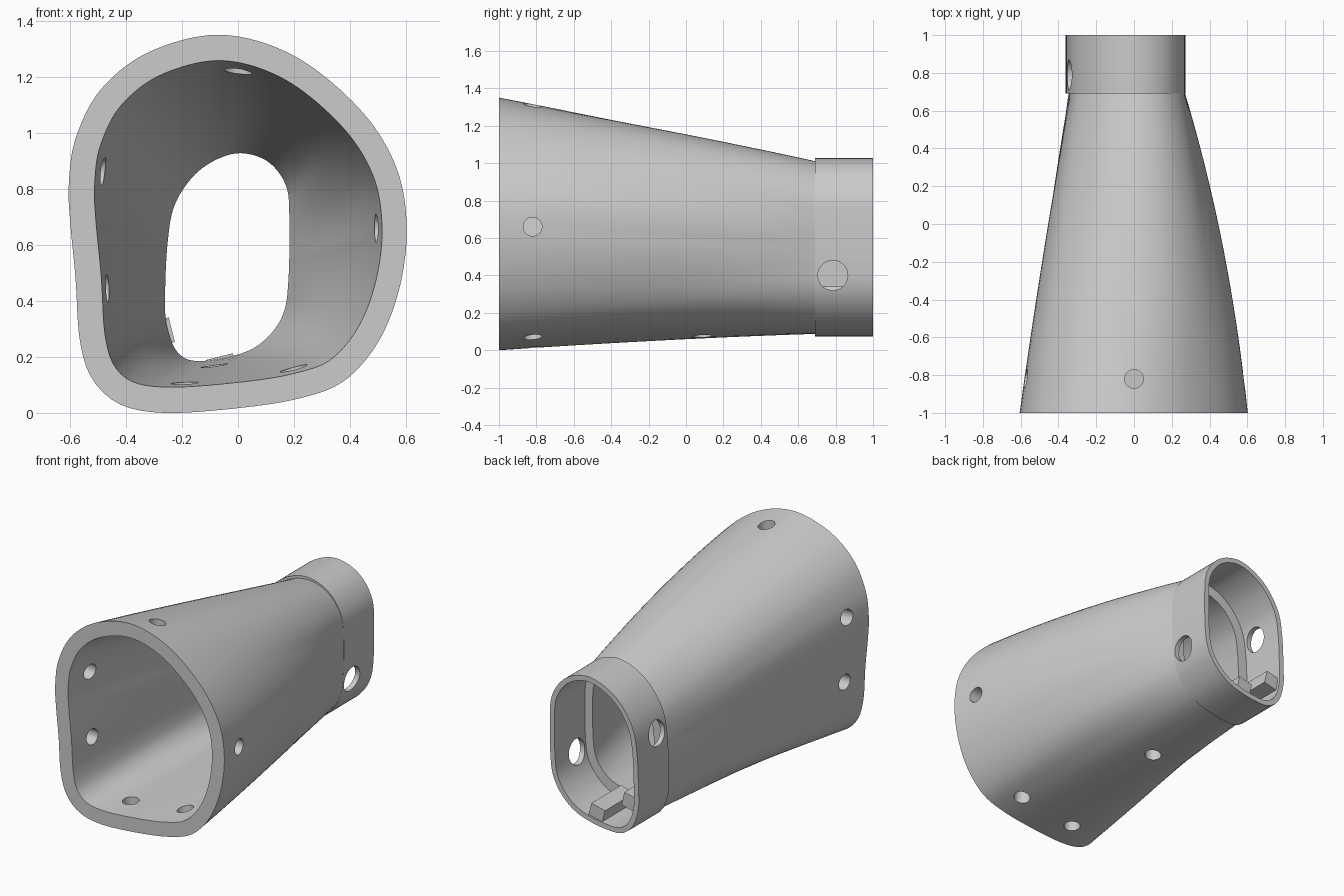
import bpy, bmesh, math
from mathutils import Vector

if "Cube" in bpy.data.objects:
    bpy.data.objects.remove(bpy.data.objects["Cube"], do_unlink=True)

SIDES = 128      # points around each section
STEPS = 14       # rings along the taper
STEP_Y = 0.69    # where the taper meets the collar

grey = bpy.data.materials.new("plain grey")
grey.use_nodes = True
grey.diffuse_color = (0.6, 0.6, 0.6, 1)
grey.node_tree.nodes["Principled BSDF"].inputs["Base Color"].default_value = (0.6, 0.6, 0.6, 1)


def section(points, centre):
    """Smooth closed outline, resampled at even angles around its centre."""
    pts = [Vector(p) - Vector(centre) for p in points]
    dense = []
    for i in range(len(pts)):
        a, b, c, d = (pts[(i + k) % len(pts)] for k in (-1, 0, 1, 2))
        for s in range(12):
            t = s / 12
            p = b + (c - a) * t / 2 + (a * 2 - b * 5 + c * 4 - d) * t * t / 2 \
                + (b * 3 - a - c * 3 + d) * t ** 3 / 2
            dense.append((math.atan2(p.y, p.x) % math.tau, p.length))
    dense.sort()
    dense = [(dense[-1][0] - math.tau, dense[-1][1])] + dense \
        + [(dense[0][0] + math.tau, dense[0][1])]
    ring, k = [], 0
    for i in range(SIDES):
        ang = math.tau * i / SIDES
        while dense[k + 1][0] <= ang:
            k += 1
        (a0, r0), (a1, r1) = dense[k], dense[k + 1]
        r = r0 + (r1 - r0) * (ang - a0) / (a1 - a0)
        ring.append(Vector(centre) + Vector((math.cos(ang), math.sin(ang))) * r)
    return ring


def offset(ring, amount, right=0, floor=0, corner=0):
    """Move an outline along its normals, with extra on the +x side, floor and low -x corner."""
    out = []
    for i, p in enumerate(ring):
        t = (ring[(i + 1) % SIDES] - ring[i - 1]).normalized()
        n = Vector((t.y, -t.x))
        low = max(0, -n.y)
        extra = right * max(0, n.x) + floor * low + 2 * corner * max(0, -n.x) * low
        out.append(p + n * (amount + extra))
    return out


def taper(front, back, t):
    """Section between two outlines, bulging at the sides and corners, dished below."""
    ring = []
    curve = t * (1 - t)
    for i, (a, b) in enumerate(zip(front, back)):
        ang = math.tau * i / SIDES
        c, s = math.cos(ang), math.sin(ang)
        shoulder = 0.62 * max(0, c) * max(0, s) + max(0, -c) * (0.2 * max(0, s) + 0.4 * max(0, -s))
        dish = 0.55 * max(0, -math.cos(2 * ang)) if s < 0 else 0
        fx = t - curve * (0.46 * max(0, c) + 0.1 * max(0, -c) + shoulder)
        fz = t - curve * (0.12 * max(0, s) + shoulder - dish)
        ring.append(Vector((a.x + (b.x - a.x) * fx, a.y + (b.y - a.y) * fz)))
    return ring


# Outlines of the wide mouth and the narrow opening
mouth = section([(-.06, 1.35), (-.315, 1.29), (-.49, 1.155), (-.58, .98), (-.604, .82),
                 (-.6, .69), (-.58, .48), (-.565, .26), (-.52, .12), (-.42, .03),
                 (-.26, 0), (0, .017), (.22, .052), (.38, .115), (.505, .26),
                 (.58, .46), (.602, .68), (.56, .89), (.43, 1.09), (.2, 1.275)], (0, .66))
opening = section([(.02, .927), (-.065, .91), (-.155, .85), (-.225, .745), (-.25, .62),
                   (-.26, .44), (-.255, .315), (-.215, .215), (-.14, .185), (.005, .21),
                   (.095, .26), (.16, .35), (.18, .475), (.183, .71), (.17, .815),
                   (.11, .895)], (-.045, .555))
mouth_inner = offset(mouth, -0.092, right=0.004)
neck = offset(opening, 0.083, right=0.004, floor=0.012, corner=0.02)
collar_out = offset(opening, 0.1, right=-0.012, floor=0.008, corner=0.022)
collar_in = offset(opening, 0.067, right=-0.012, floor=0.008, corner=0.02)

# Rings in order: outside taper, collar, inner ledge, inside taper back to the mouth
rings = []
for s in range(STEPS + 1):
    t = s / STEPS
    rings.append((taper(mouth, neck, t), -1 + (1 + STEP_Y) * t))
rings += [(collar_out, STEP_Y), (collar_out, 1), (collar_in, 1), (collar_in, STEP_Y)]
for s in range(STEPS, -1, -1):
    t = s / STEPS
    rings.append((taper(mouth_inner, opening, t), -1 + (1 + STEP_Y) * t))

bm = bmesh.new()
loops = [[bm.verts.new((p.x, y, p.y)) for p in ring] for ring, y in rings]
for j, a in enumerate(loops):
    b = loops[(j + 1) % len(loops)]
    for i in range(SIDES):
        k = (i + 1) % SIDES
        bm.faces.new((a[i], a[k], b[k], b[i]))
bmesh.ops.recalc_face_normals(bm, faces=bm.faces)
mesh = bpy.data.meshes.new("tapered_sleeve")
bm.to_mesh(mesh)
bm.free()
sleeve = bpy.data.objects.new("tapered_sleeve", mesh)
bpy.context.collection.objects.link(sleeve)
mesh.materials.append(grey)

# Screw holes: position, axis, radius
holes = [((0, -.82, 1.28), (0, 0, 1), .05),
         ((-.55, -.82, .865), (1, 0, -.05), .05),
         ((-.53, -.82, .445), (1, 0, 0), .05),
         ((.55, -.82, .66), (1, 0, 0), .05),
         ((-.19, -.82, .05), (0, 0, 1), .05),
         ((.207, -.82, .1), (-.15, 0, 1), .05),
         ((-.08, .09, .11), (-.1, 0, 1), .05),
         ((.25, .785, .4), (1, 0, 0), .08),
         ((-.32, .79, .67), (1, 0, -.1), .08)]
bm = bmesh.new()
for pos, axis, radius in holes:
    made = bmesh.ops.create_cone(bm, cap_ends=True, segments=40, radius1=radius,
                                 radius2=radius, depth=0.34)["verts"]
    turn = Vector((0, 0, 1)).rotation_difference(Vector(axis)).to_matrix()
    bmesh.ops.rotate(bm, verts=made, matrix=turn, cent=(0, 0, 0))
    bmesh.ops.translate(bm, verts=made, vec=pos)
cut_mesh = bpy.data.meshes.new("hole_cutter")
bm.to_mesh(cut_mesh)
bm.free()
cutter = bpy.data.objects.new("hole_cutter", cut_mesh)
bpy.context.collection.objects.link(cutter)
cutter.hide_render = True

drill = sleeve.modifiers.new("holes", 'BOOLEAN')
drill.operation = 'DIFFERENCE'
drill.solver = 'EXACT'
drill.object = cutter
bpy.context.view_layer.objects.active = sleeve
sleeve.select_set(True)
bpy.ops.object.modifier_apply(modifier=drill.name)
bpy.data.objects.remove(cutter, do_unlink=True)
bpy.ops.object.select_all(action='DESELECT')
sleeve.select_set(True)
bpy.ops.object.shade_smooth_by_angle(angle=math.radians(30))


def locating_rib(name, pos, size, tilt):
    bpy.ops.mesh.primitive_cube_add(size=1, location=pos, rotation=(0, tilt, 0))
    rib = bpy.context.object
    rib.name = name
    rib.scale = size
    rib.data.materials.append(grey)


# Ribs inside the collar, on its floor and on its -x wall
locating_rib("floor_rib", (-.055, .84, .152), (.1, .3, .1), math.radians(-14))
locating_rib("wall_rib", (-.285, .84, .285), (.1, .28, .09), math.radians(-14))
